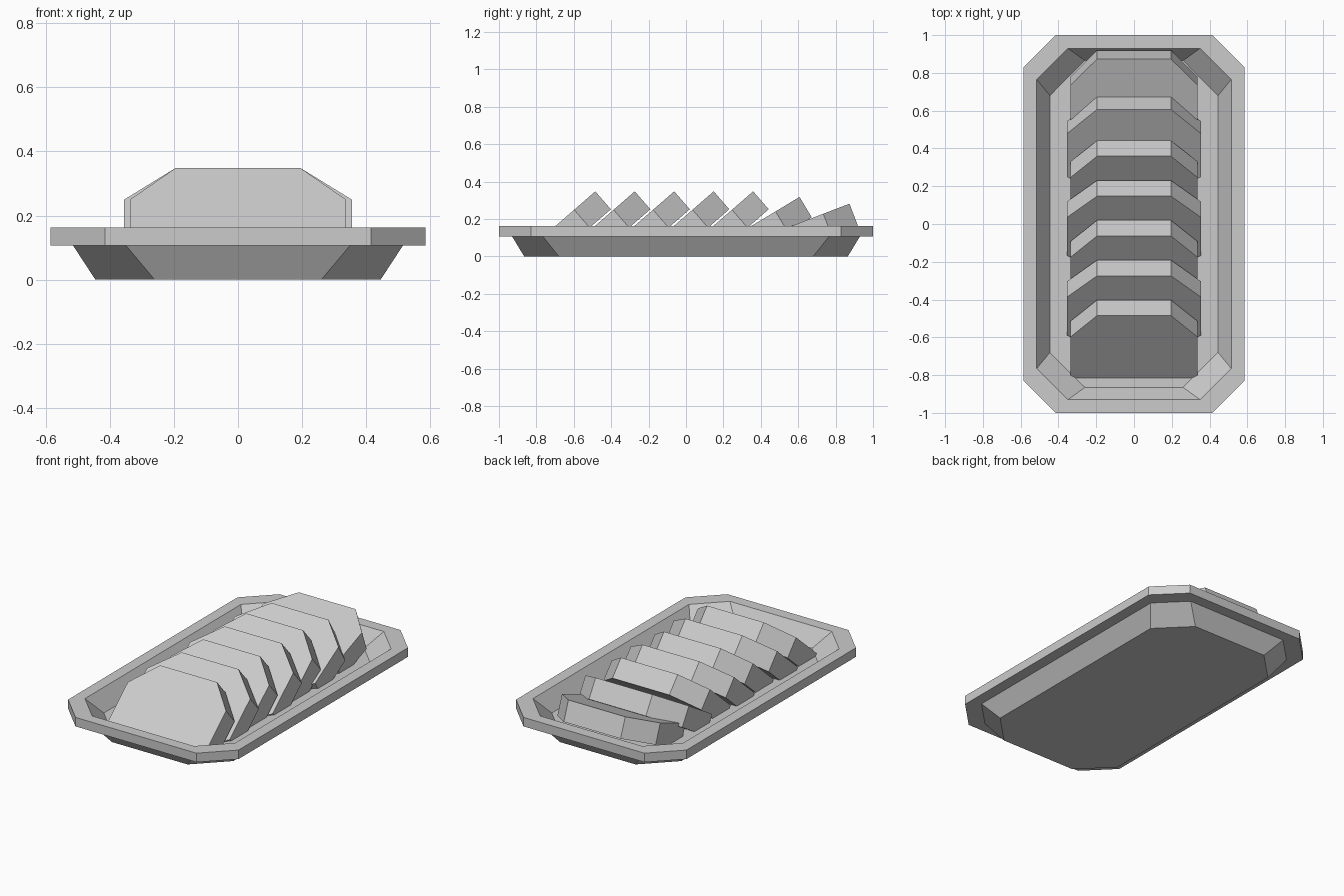
import bpy
import bmesh
from math import sin, cos, radians

old = bpy.data.objects.get("Cube")
if old:
    bpy.data.objects.remove(old, do_unlink=True)

FLOOR = 0.06

# One flat colour
grey = bpy.data.materials.new("light_grey")
grey.use_nodes = True
colour = (0.6, 0.6, 0.6, 1)
grey.diffuse_color = colour
grey.node_tree.nodes["Principled BSDF"].inputs["Base Color"].default_value = colour


def finish(bm, name):
    bmesh.ops.recalc_face_normals(bm, faces=bm.faces)
    mesh = bpy.data.meshes.new(name)
    bm.to_mesh(mesh)
    bm.free()
    mesh.materials.append(grey)
    obj = bpy.data.objects.new(name, mesh)
    bpy.context.collection.objects.link(obj)
    return obj


def loft(bm, rings):
    """Join equal rings of points into a capped solid."""
    loops = [[bm.verts.new(p) for p in ring] for ring in rings]
    for a, b in zip(loops, loops[1:]):
        for i in range(len(a)):
            j = (i + 1) % len(a)
            bm.faces.new((a[i], a[j], b[j], b[i]))
    bm.faces.new(loops[0])
    bm.faces.new(loops[-1])


def octagon(x, y, cut, z):
    quarter = [(x, y - cut), (x - cut, y)]
    half = quarter + [(-a, b) for a, b in reversed(quarter)]
    return [(a, b, z) for a, b in half + [(-a, -b) for a, b in half]]


# Tray: outer wall, rim and inner wall in one shell
tray = bmesh.new()
loft(tray, [
    octagon(0.445, 0.865, 0.185, 0),
    octagon(0.515, 0.93, 0.165, 0.107),
    octagon(0.585, 1.0, 0.17, 0.107),
    octagon(0.585, 1.0, 0.17, 0.163),
    octagon(0.515, 0.93, 0.165, 0.163),
    octagon(0.445, 0.865, 0.185, FLOOR),
])
finish(tray, "tray")


# Slices: leaning slabs with chamfered corners, trimmed at the tray floor
def slice_piece(name, y, z, lean, half_width):
    length, thick = 0.437, 0.127
    side = [(0.195, 0), (half_width, 0.15),
            (half_width, length - 0.02), (half_width - 0.03, length)]
    outline = side + [(-x, d) for x, d in reversed(side)]
    s, c = sin(radians(lean)), cos(radians(lean))
    rings = [[(x, y - d * c + t * s, z - d * s - t * c) for x, d in outline]
             for t in (0, thick)]
    bm = bmesh.new()
    loft(bm, rings)
    geom = bm.verts[:] + bm.edges[:] + bm.faces[:]
    cut = bmesh.ops.bisect_plane(bm, geom=geom, plane_co=(0, 0, FLOOR - 0.01),
                                 plane_no=(0, 0, 1), clear_inner=True)
    edges = [e for e in cut["geom_cut"] if isinstance(e, bmesh.types.BMEdge)]
    if edges:
        bmesh.ops.holes_fill(bm, edges=edges)
    finish(bm, name)


tops = [(-0.485 + 0.211 * i, 0.348, 41) for i in range(5)]
tops += [(0.607, 0.318, 31), (0.874, 0.282, 21)]
for i, (y, z, lean) in enumerate(tops):
    slice_piece(f"slice_{i + 1}", y, z, lean, 0.355 if i % 2 else 0.337)
